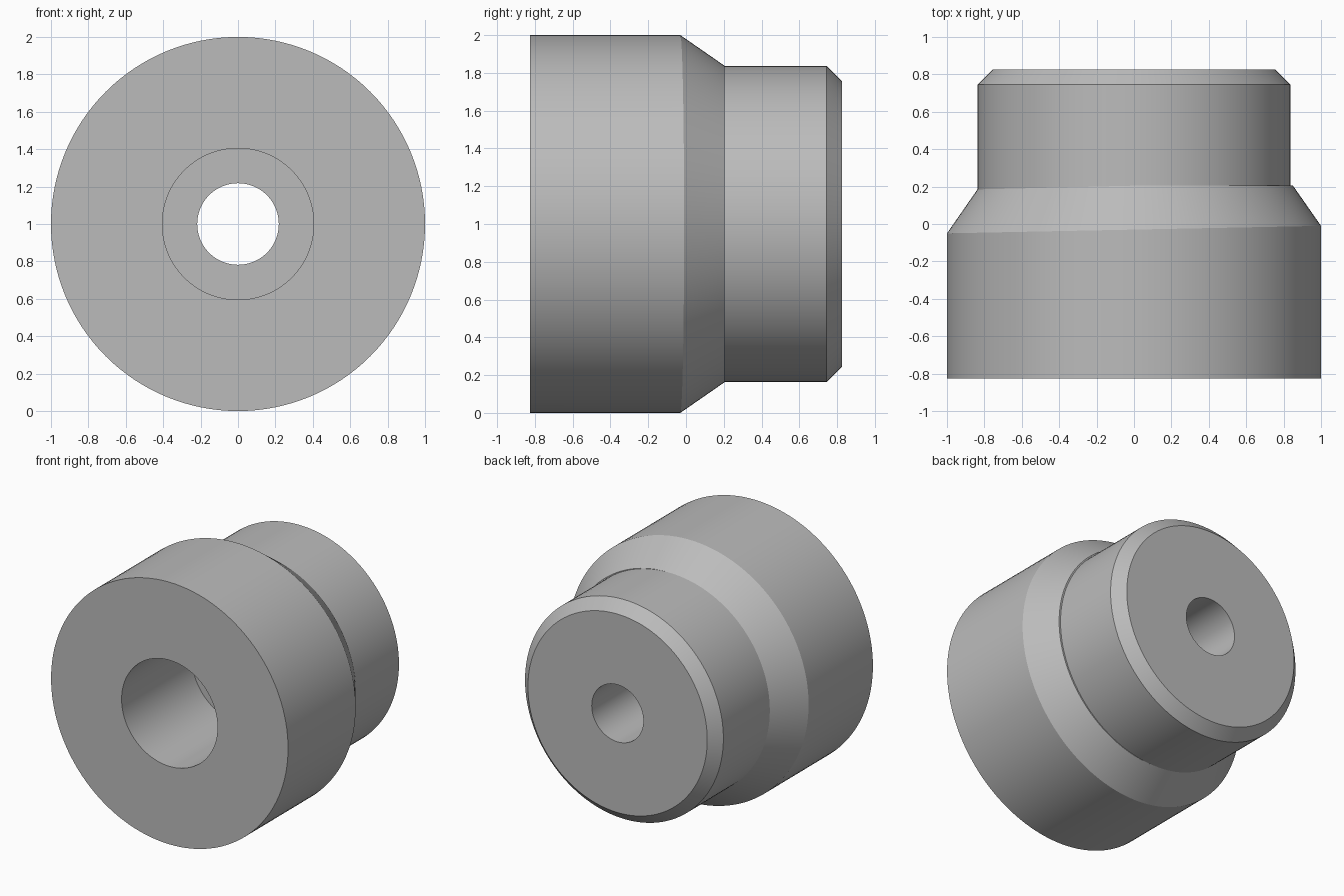
import bpy, bmesh
from math import cos, sin, tau

cube = bpy.data.objects.get("Cube")
if cube:
    bpy.data.objects.remove(cube)

SEGMENTS = 128
FRONT, BACK = -0.825, 0.825
NECK = 0.837          # rear neck radius
SHOULDER = 0.205      # where the cone ends
SHIFT = 0.013         # the cone sits slightly off axis

steel = bpy.data.materials.new("grey_steel")
steel.use_nodes = True
colour = (0.5, 0.5, 0.5, 1)
steel.diffuse_color = colour
steel.node_tree.nodes["Principled BSDF"].inputs["Base Color"].default_value = colour


def profile(c):
    """Closed (radius, y) section at the angle whose cosine is c."""
    return [
        (0.405, FRONT), (1.0, FRONT),                       # front face
        (1.0, -0.03 + 0.02 * c),                            # cone start
        (NECK + SHIFT * max(c, 0), SHOULDER + 0.02 * min(c, 0)),  # cone end
        (NECK, SHOULDER),                                   # small ledge
        (NECK, 0.745), (0.757, BACK),                       # rear chamfer
        (0.218, BACK), (0.218, 0.02), (0.405, 0.02),        # stepped bore
    ]


# Turn the section around the y axis
bm = bmesh.new()
rings = []
for i in range(SEGMENTS):
    a = tau * i / SEGMENTS
    rings.append([bm.verts.new((r * cos(a), y, 1 + r * sin(a)))
                  for r, y in profile(cos(a))])
for i, ring in enumerate(rings):
    nxt = rings[(i + 1) % SEGMENTS]
    for j in range(len(ring)):
        k = (j + 1) % len(ring)
        bm.faces.new((ring[j], ring[k], nxt[k], nxt[j]))
bmesh.ops.remove_doubles(bm, verts=bm.verts, dist=0.0001)
bmesh.ops.recalc_face_normals(bm, faces=bm.faces)
mesh = bpy.data.meshes.new("stepped_bushing")
bm.to_mesh(mesh)
bm.free()
mesh.materials.append(steel)

bushing = bpy.data.objects.new("stepped_bushing", mesh)
bpy.context.collection.objects.link(bushing)
bpy.ops.object.select_all(action="DESELECT")
bushing.select_set(True)
bpy.context.view_layer.objects.active = bushing
bpy.ops.object.shade_smooth_by_angle(angle=0.4)
